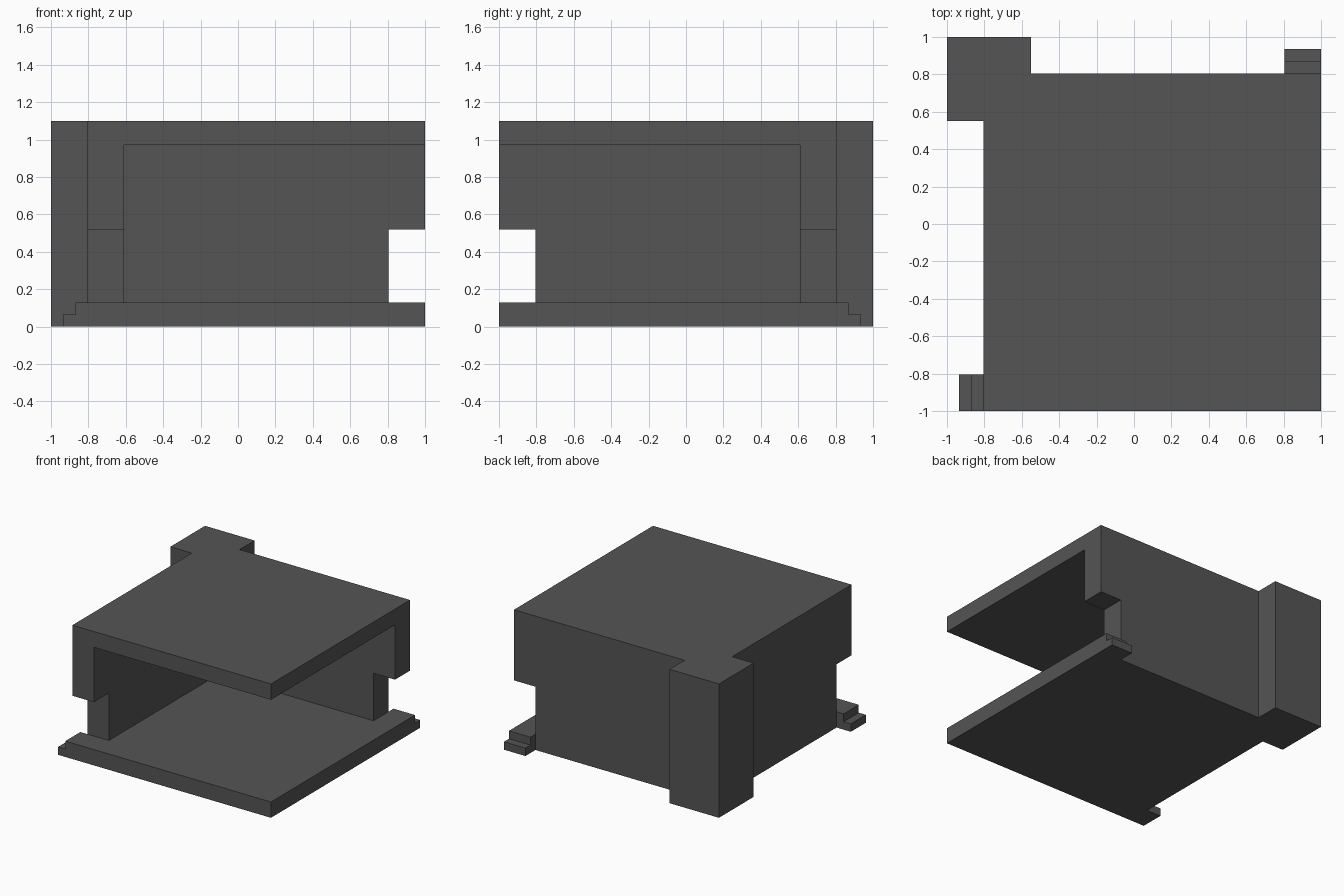
import bpy
import bmesh
import math

cube = bpy.data.objects.get("Cube")
if cube:
    bpy.data.objects.remove(cube, do_unlink=True)

# One flat dark grey
grey = bpy.data.materials.new("dark grey")
grey.use_nodes = True
colour = (0.09, 0.09, 0.09, 1)
grey.diffuse_color = colour
grey.node_tree.nodes["Principled BSDF"].inputs["Base Color"].default_value = colour


def mirror(points):
    """Mirror plan points across the diagonal through the corner post."""
    return [(-y, -x) for x, y in points]


def prism(name, plan, z0, z1):
    """Extrude a plan outline from z0 to z1."""
    bm = bmesh.new()
    base = bm.faces.new([bm.verts.new((x, y, z0)) for x, y in plan])
    top = bmesh.ops.extrude_face_region(bm, geom=[base])["geom"]
    bmesh.ops.translate(bm, vec=(0, 0, z1 - z0),
                        verts=[v for v in top if isinstance(v, bmesh.types.BMVert)])
    bmesh.ops.recalc_face_normals(bm, faces=bm.faces)
    mesh = bpy.data.meshes.new(name)
    bm.to_mesh(mesh)
    bm.free()
    mesh.materials.append(grey)
    obj = bpy.data.objects.new(name, mesh)
    bpy.context.collection.objects.link(obj)
    return obj


def rect(x0, x1, y0, y1):
    return [(x0, y0), (x1, y0), (x1, y1), (x0, y1)]


def combine(target, tool, operation):
    """Apply a boolean and discard the tool."""
    tool.hide_render = True
    mod = target.modifiers.new(operation, "BOOLEAN")
    mod.object, mod.operation, mod.solver = tool, operation, "EXACT"
    bpy.context.view_layer.objects.active = target
    bpy.ops.object.modifier_apply(modifier=mod.name)
    bpy.data.objects.remove(tool, do_unlink=True)


WALL, INNER, POST = 0.805, 0.61, 0.55
FLOOR, NOTCH, CEILING, TOP = 0.13, 0.52, 0.97, 1.1

# Block with the projecting corner post
half = [(1, -1), (-WALL, -1), (-WALL, POST), (-1, POST)]
outline = half + [(-1, 1)] + mirror(half)[:0:-1]
shell = prism("open_box_shell", outline, 0, TOP)

# Room open at the front and left
combine(shell, prism("room_cutter", rect(-INNER, 1.2, -1.2, INNER), FLOOR, CEILING),
        "DIFFERENCE")

# Low notch at the free end of each wall, and the stepped tab below it
notch = rect(-0.9, -0.5, -1.2, -WALL)
for side in (notch, mirror(notch)):
    combine(shell, prism("notch_cutter", side, FLOOR, NOTCH), "DIFFERENCE")
for reach, height in ((0.87, FLOOR), (0.935, 0.065)):
    tab = rect(-reach, -0.7, -1, -WALL)
    for side in (tab, mirror(tab)):
        combine(shell, prism("tab_step", side, 0, height), "UNION")

# Merge coplanar faces
bm = bmesh.new()
bm.from_mesh(shell.data)
bmesh.ops.remove_doubles(bm, verts=bm.verts, dist=0.0001)
bmesh.ops.dissolve_limit(bm, angle_limit=math.radians(1), verts=bm.verts, edges=bm.edges)
bm.to_mesh(shell.data)
bm.free()
